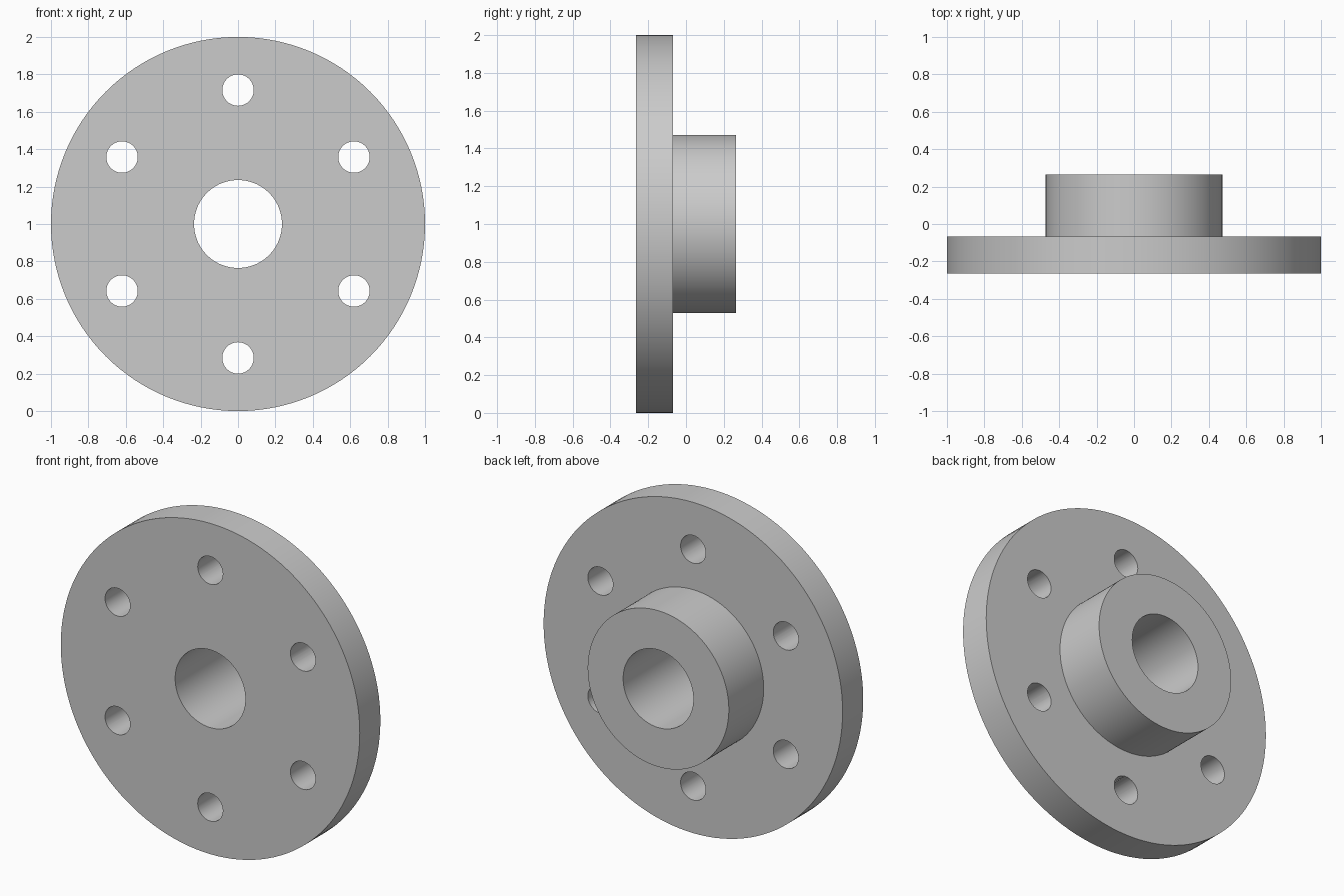
import bpy
import math
from mathutils import Matrix

cube = bpy.data.objects.get("Cube")
if cube:
    bpy.data.objects.remove(cube, do_unlink=True)

FRONT, STEP, BACK = -0.265, -0.068, 0.265
CENTRE_Z = 1.0

steel = bpy.data.materials.new("light grey metal")
steel.use_nodes = True
steel.diffuse_color = (0.6, 0.6, 0.6, 1)
steel.node_tree.nodes["Principled BSDF"].inputs["Base Color"].default_value = (0.6, 0.6, 0.6, 1)


def revolve(name, profile, segments):
    """Spin a closed (radius, y) profile around the y axis through the disc centre."""
    n = len(profile)
    verts, faces = [], []
    for i in range(segments):
        a = 2 * math.pi * i / segments
        verts += [(r * math.sin(a), y, CENTRE_Z + r * math.cos(a)) for r, y in profile]
        j = (i + 1) % segments
        faces += [(i * n + k, i * n + (k + 1) % n, j * n + (k + 1) % n, j * n + k)
                  for k in range(n)]
    mesh = bpy.data.meshes.new(name)
    mesh.from_pydata(verts, [], faces)
    mesh.materials.append(steel)
    obj = bpy.data.objects.new(name, mesh)
    bpy.context.collection.objects.link(obj)
    bpy.context.view_layer.objects.active = obj
    bpy.ops.object.select_all(action="DESELECT")
    obj.select_set(True)
    # Consistent outward normals
    bpy.ops.object.mode_set(mode="EDIT")
    bpy.ops.mesh.select_all(action="SELECT")
    bpy.ops.mesh.normals_make_consistent(inside=False)
    bpy.ops.object.mode_set(mode="OBJECT")
    return obj


# Disc, hub and central bore as one turned part
flange = revolve("flange_with_hub", [
    (0.235, FRONT), (1.0, FRONT), (1.0, STEP),
    (0.472, STEP), (0.472, BACK), (0.235, BACK)], 128)

# Six bolt holes, drilled through the disc
for i in range(6):
    angle = math.radians(60 * i)
    bpy.ops.mesh.primitive_cylinder_add(
        vertices=48, radius=0.084, depth=0.5,
        location=(0.716 * math.sin(angle), STEP - 0.1, CENTRE_Z + 0.716 * math.cos(angle)),
        rotation=(math.pi / 2, 0, 0))
    cutter = bpy.context.object
    cutter.name = "bolt_hole_cutter"
    cutter.hide_render = True
    cutter.data.materials.append(steel)
    cut = flange.modifiers.new("bolt_hole", "BOOLEAN")
    cut.operation = "DIFFERENCE"
    cut.solver = "EXACT"
    cut.object = cutter
    bpy.context.view_layer.objects.active = flange
    bpy.ops.object.modifier_apply(modifier=cut.name)
    bpy.data.objects.remove(cutter, do_unlink=True)

# Smooth round walls, crisp rims
bpy.ops.object.select_all(action="DESELECT")
flange.select_set(True)
bpy.context.view_layer.objects.active = flange
bpy.ops.object.shade_smooth_by_angle(angle=math.radians(30))
